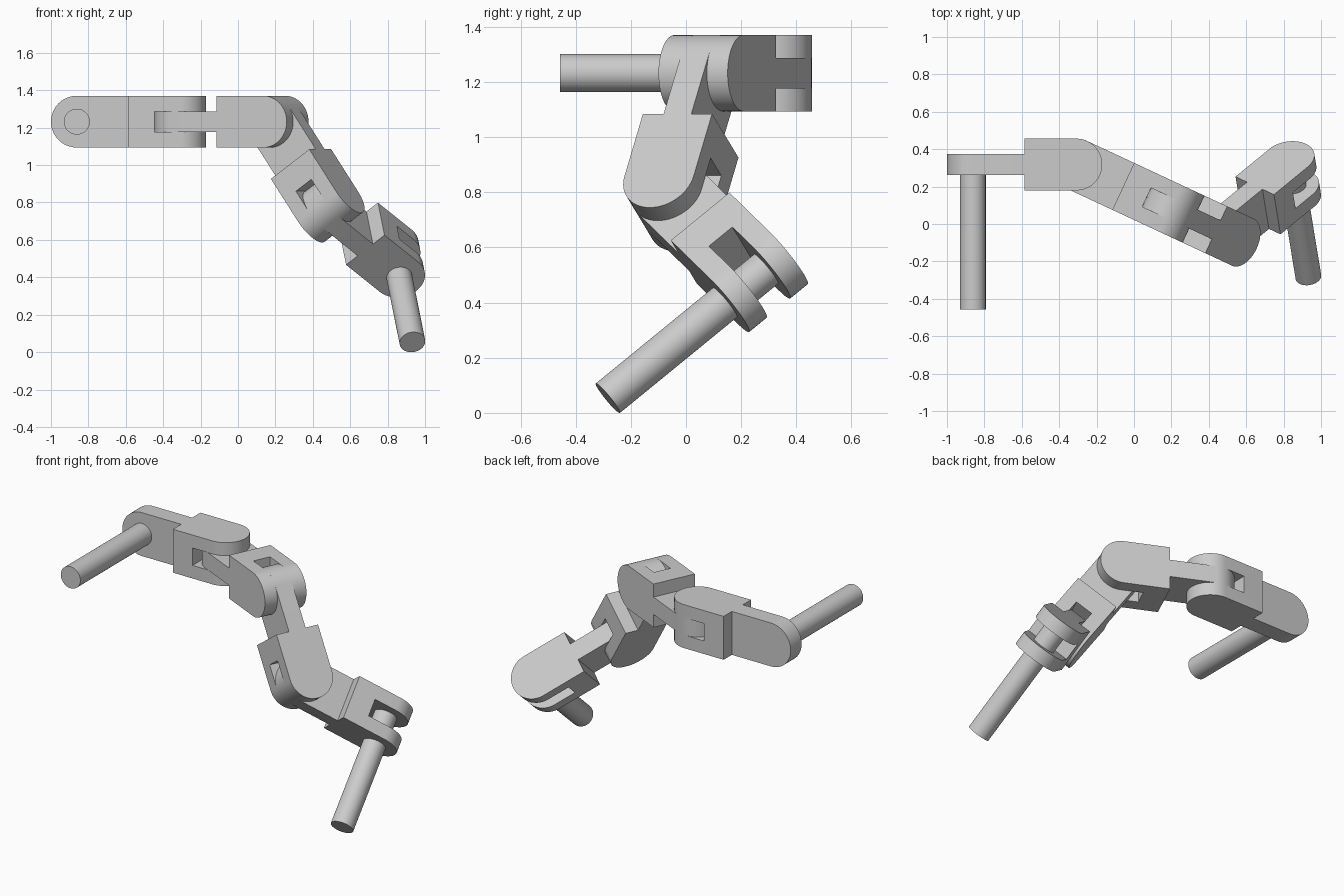
import bpy, bmesh, math
from mathutils import Matrix, Vector

if "Cube" in bpy.data.objects:
    bpy.data.objects.remove(bpy.data.objects["Cube"])

U = 0.2767           # side of a link's square section
R = U / 2            # radius of the rounded ends
STEP = 2 * U         # distance between pivots
GAP = 0.4 * U        # slot width and tongue thickness
ROD_R, ROD_LEN = U / 4, 3 * U

grey = bpy.data.materials.new("plain grey")
grey.use_nodes = True
COLOUR = (0.6, 0.6, 0.6, 1)
grey.diffuse_color = COLOUR
grey.node_tree.nodes["Principled BSDF"].inputs["Base Color"].default_value = COLOUR


def frame(origin, along, axis):
    """Local x runs along the link, local z along the hinge axis."""
    m = Matrix((along, axis.cross(along), axis)).transposed().to_4x4()
    m.translation = origin
    return m


def prism(name, points, low, high, matrix):
    """Extrude a flat outline from low to high along local z."""
    bm = bmesh.new()
    base = bm.faces.new([bm.verts.new((x, y, low)) for x, y in points])
    grown = bmesh.ops.extrude_face_region(bm, geom=[base])["geom"]
    bmesh.ops.translate(bm, vec=(0, 0, high - low),
                        verts=[g for g in grown if isinstance(g, bmesh.types.BMVert)])
    bmesh.ops.recalc_face_normals(bm, faces=bm.faces)
    mesh = bpy.data.meshes.new(name)
    bm.to_mesh(mesh)
    bm.free()
    mesh.materials.append(grey)
    obj = bpy.data.objects.new(name, mesh)
    bpy.context.collection.objects.link(obj)
    obj.matrix_world = matrix
    return obj


def arc(radius, start, end, steps):
    angles = [start + (end - start) * i / steps for i in range(steps + 1)]
    return [(radius * math.cos(a), radius * math.sin(a)) for a in angles]


def smooth(obj):
    bpy.ops.object.select_all(action="DESELECT")
    obj.select_set(True)
    bpy.context.view_layer.objects.active = obj
    bpy.ops.object.shade_smooth_by_angle(angle=math.radians(30))


def tongue(name, pivot, along, axis):
    outline = arc(R, math.pi / 2, 3 * math.pi / 2, 32) + [(U, -R), (U, R)]
    smooth(prism(name, outline, -GAP / 2, GAP / 2, frame(pivot, along, axis)))


def clevis(name, pivot, along, axis):
    m = frame(pivot, along, axis)
    outline = arc(R, -math.pi / 2, math.pi / 2, 32) + [(-U, R), (-U, -R)]
    body = prism(name, outline, -R, R, m)
    # Slot for the next tongue
    slot = [(-R, -U), (U, -U), (U, U), (-R, U)]
    cutter = prism("slot_cutter", slot, -GAP / 2, GAP / 2, m)
    cutter.hide_render = True
    cut = body.modifiers.new("slot", "BOOLEAN")
    cut.object, cut.operation, cut.solver = cutter, "DIFFERENCE", "EXACT"
    bpy.context.view_layer.update()
    bpy.context.view_layer.objects.active = body
    bpy.ops.object.modifier_apply(modifier=cut.name)
    bpy.data.objects.remove(cutter)
    smooth(body)


def rod(name, pivot, along, axis, top):
    outline = arc(ROD_R, 0, 2 * math.pi, 48)[:-1]
    smooth(prism(name, outline, top - ROD_LEN, top - 0.002, frame(pivot, along, axis)))


# Chain of links, each hinge turned a quarter from the one before
pivot = Vector((R - 1, 0.318, 1.232))
along, axis = Vector((1, 0, 0)), Vector((0, 1, 0))
rod("upper_rod", pivot, along, axis, GAP / 2)
bends = [0, -25, -55, -50]
for i, bend in enumerate(bends, 1):
    along = Matrix.Rotation(math.radians(bend), 3, axis) @ along
    tongue(f"link_{i}_tongue", pivot, along, axis)
    pivot = pivot + along * STEP
    axis = along.cross(axis)
    clevis(f"link_{i}_clevis", pivot, along, axis)
rod("lower_rod", pivot, along, axis, R)
